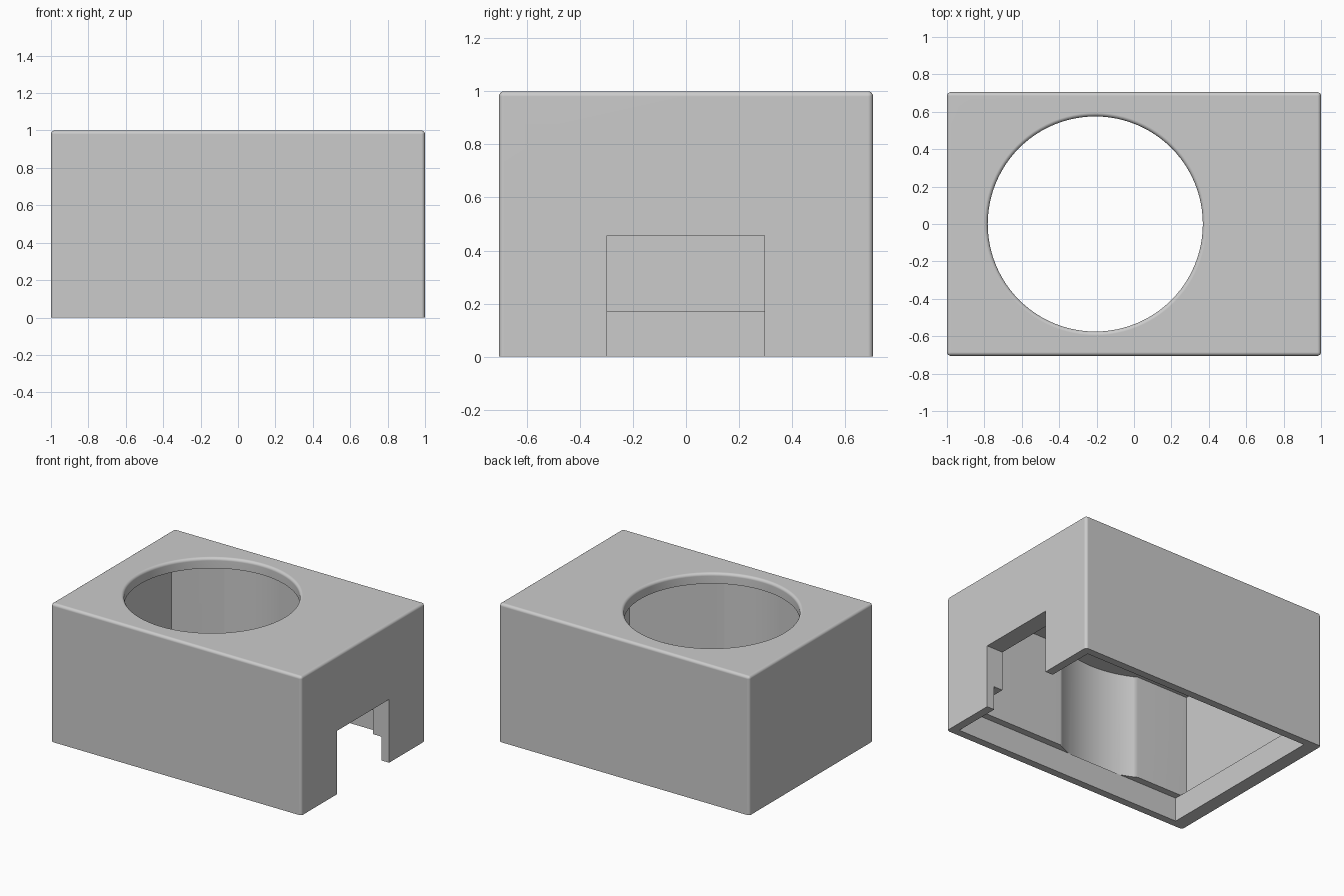
import bpy, bmesh, math

default = bpy.data.objects.get("Cube")
if default:
    bpy.data.objects.remove(default, do_unlink=True)

GREY = (0.6, 0.6, 0.6, 1.0)
mat = bpy.data.materials.new("plain_grey")
mat.use_nodes = True
mat.diffuse_color = GREY
mat.node_tree.nodes["Principled BSDF"].inputs["Base Color"].default_value = GREY

HOLE_X = -0.207
HOLE_R = 0.575
FILLET = 0.02
CEILING = 0.925
LEDGE = 0.172


def make_object(name, bm):
    bmesh.ops.recalc_face_normals(bm, faces=bm.faces)
    mesh = bpy.data.meshes.new(name)
    bm.to_mesh(mesh)
    bm.free()
    mesh.materials.append(mat)
    obj = bpy.data.objects.new(name, mesh)
    bpy.context.collection.objects.link(obj)
    return obj


def box_mesh(xs, ys, zs):
    bm = bmesh.new()
    bmesh.ops.create_cube(bm, size=1)
    for v in bm.verts:
        v.co = [lim[0] if c < 0 else lim[1] for c, lim in zip(v.co, (xs, ys, zs))]
    return bm


def lathe_mesh(profile, x, segments=96):
    """Closed solid turned from (radius, height) points."""
    bm = bmesh.new()
    rings = []
    for r, z in profile:
        angles = [math.tau * i / segments for i in range(segments)]
        rings.append([bm.verts.new((x + r * math.cos(a), r * math.sin(a), z)) for a in angles])
    for low, high in zip(rings, rings[1:]):
        for i in range(segments):
            j = (i + 1) % segments
            bm.faces.new((low[i], low[j], high[j], high[i]))
    bm.faces.new(rings[0])
    bm.faces.new(rings[-1])
    return bm


# Housing block, rounded everywhere but round the open underside
bm = box_mesh((-1, 1), (-0.705, 0.705), (0, 1))
edges = [e for e in bm.edges if max(v.co.z for v in e.verts) > 0.5]
bmesh.ops.bevel(bm, geom=edges, offset=FILLET, segments=4, profile=0.5, affect='EDGES')
housing = make_object("housing", bm)

# Round top opening with a filleted rim
rim = [(HOLE_R, 0.8)]
for i in range(6):
    a = math.radians(90) * i / 5
    rim.append((HOLE_R + FILLET * (1 - math.cos(a)), 1 - FILLET + FILLET * math.sin(a)))
rim.append((HOLE_R + FILLET, 1.1))

# The bore is wider than the cavity and undercuts the base recess
cutters = [
    make_object("cavity_cutter", box_mesh((-0.95, 0.87), (-0.6, 0.6), (LEDGE, CEILING))),
    make_object("bore_cutter", lathe_mesh([(0.685, LEDGE), (0.685, CEILING)], HOLE_X)),
    make_object("base_recess_cutter", box_mesh((-0.9, 0.94), (-0.65, 0.65), (-0.1, LEDGE))),
    make_object("opening_cutter", lathe_mesh(rim, HOLE_X)),
    make_object("end_notch_cutter", box_mesh((0.7, 1.1), (-0.297, 0.295), (-0.1, 0.457))),
]

# Cut each void, then discard its cutter
bpy.ops.object.select_all(action='DESELECT')
bpy.context.view_layer.objects.active = housing
housing.select_set(True)
for cutter in cutters:
    cutter.hide_render = True
    mod = housing.modifiers.new(cutter.name, 'BOOLEAN')
    mod.operation = 'DIFFERENCE'
    mod.solver = 'EXACT'
    mod.object = cutter
    bpy.ops.object.modifier_apply(modifier=mod.name)
    bpy.data.objects.remove(cutter, do_unlink=True)

# Smooth curves with crisp corners and flat walls
bpy.ops.object.shade_smooth_by_angle(angle=math.radians(30))
weighted = housing.modifiers.new("flat_walls", 'WEIGHTED_NORMAL')
weighted.keep_sharp = True
